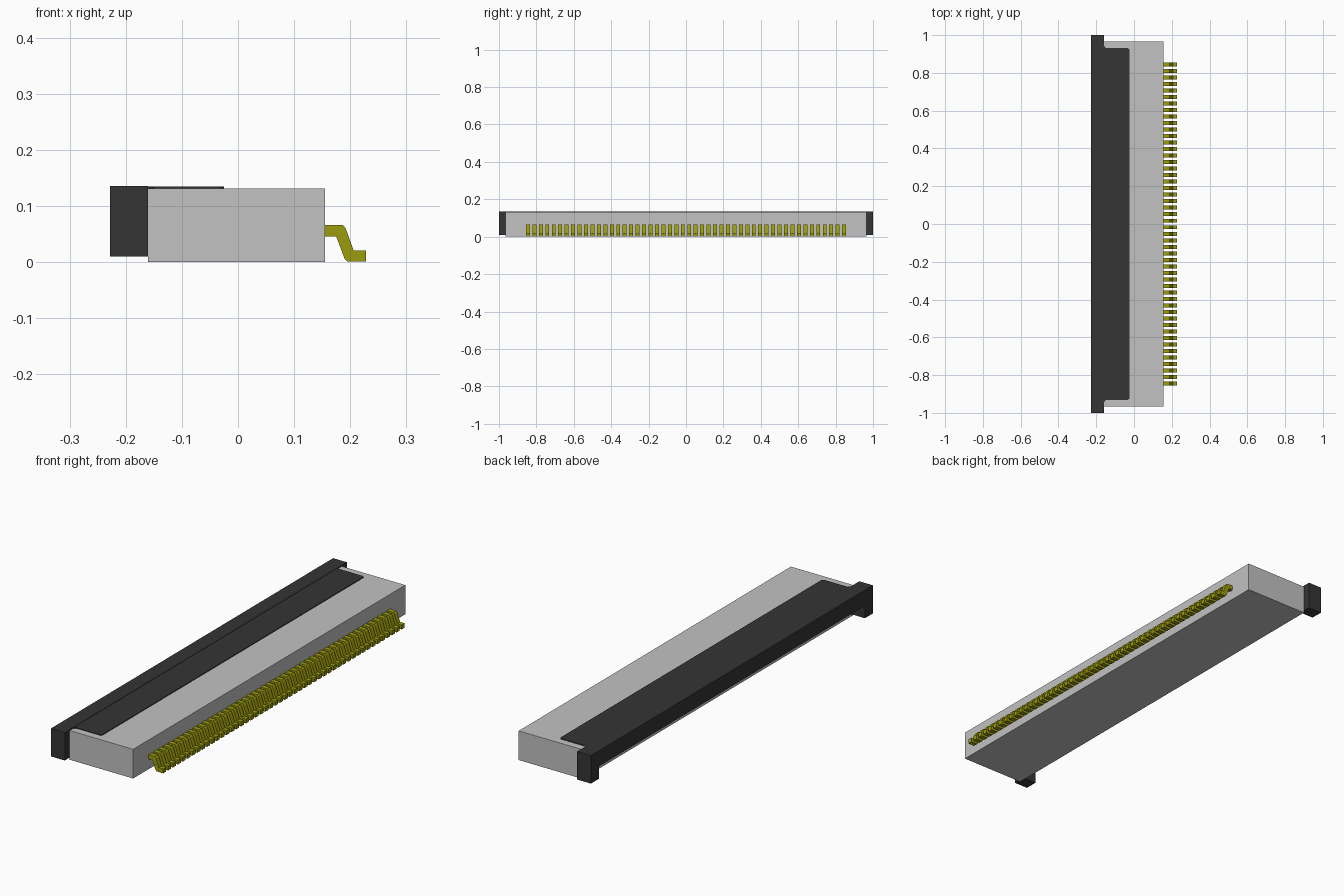
import bpy
import bmesh
from mathutils import Matrix

cube = bpy.data.objects.get("Cube")
if cube:
    bpy.data.objects.remove(cube, do_unlink=True)


def material(name, rgb):
    m = bpy.data.materials.new(name)
    m.use_nodes = True
    m.diffuse_color = (*rgb, 1)
    node = next(n for n in m.node_tree.nodes if n.type == 'BSDF_PRINCIPLED')
    node.inputs["Base Color"].default_value = (*rgb, 1)
    return m


grey = material("light grey plastic", (0.54, 0.54, 0.54))
dark = material("dark plastic", (0.035, 0.035, 0.035))
gold = material("gold metal", (0.33, 0.33, 0.004))


def finish(name, bm, mat):
    bmesh.ops.recalc_face_normals(bm, faces=bm.faces[:])
    mesh = bpy.data.meshes.new(name)
    bm.to_mesh(mesh)
    bm.free()
    mesh.materials.append(mat)
    ob = bpy.data.objects.new(name, mesh)
    bpy.context.scene.collection.objects.link(ob)
    return ob


def box(name, lo, hi, mat):
    size = [b - a for a, b in zip(lo, hi)]
    mid = [(a + b) / 2 for a, b in zip(lo, hi)]
    bm = bmesh.new()
    bmesh.ops.create_cube(bm, size=1, matrix=Matrix.Translation(mid) @ Matrix.Diagonal((*size, 1)))
    return finish(name, bm, mat)


def prism(name, points, direction, mat):
    bm = bmesh.new()
    face = bm.faces.new([bm.verts.new(p) for p in points])
    new = bmesh.ops.extrude_face_region(bm, geom=[face])["geom"]
    bmesh.ops.translate(bm, verts=[v for v in new if isinstance(v, bmesh.types.BMVert)], vec=direction)
    return finish(name, bm, mat)


# Housing
box("housing", (-0.16, -0.965, 0), (0.155, 0.965, 0.131), grey)

# Flip latch: bar, thin lid over the housing, and a lug at each end
box("latch_bar", (-0.228, -0.943, 0.066), (-0.16, 0.943, 0.136), dark)
half = [(-0.165, 0.943), (-0.158, 0.943), (-0.15, 0.932), (-0.032, 0.932), (-0.025, 0.925)]
outline = half + [(x, -y) for x, y in reversed(half)]
prism("latch_lid", [(x, y, 0.127) for x, y in outline], (0, 0, 0.0075), dark)
for side, a, b in (("left", 0.943, 1.0), ("right", -1.0, -0.943)):
    box("latch_lug_" + side, (-0.228, a, 0.01), (-0.16, b, 0.136), dark)

# Row of bent solder contacts
profile = [(0.15, 0.066), (0.187, 0.066), (0.192, 0.06), (0.206, 0.021), (0.228, 0.021),
           (0.228, 0.001), (0.195, 0.001), (0.19, 0.006), (0.175, 0.046), (0.15, 0.046)]
count, pitch, width = 50, 0.0345, 0.021
start = -pitch * (count - 1) / 2 - width / 2
contact = prism("contacts", [(x, start, z) for x, z in profile], (0, width, 0), gold)
row = contact.modifiers.new("row", 'ARRAY')
row.count = count
row.use_relative_offset = False
row.use_constant_offset = True
row.constant_offset_displace = (0, pitch, 0)
